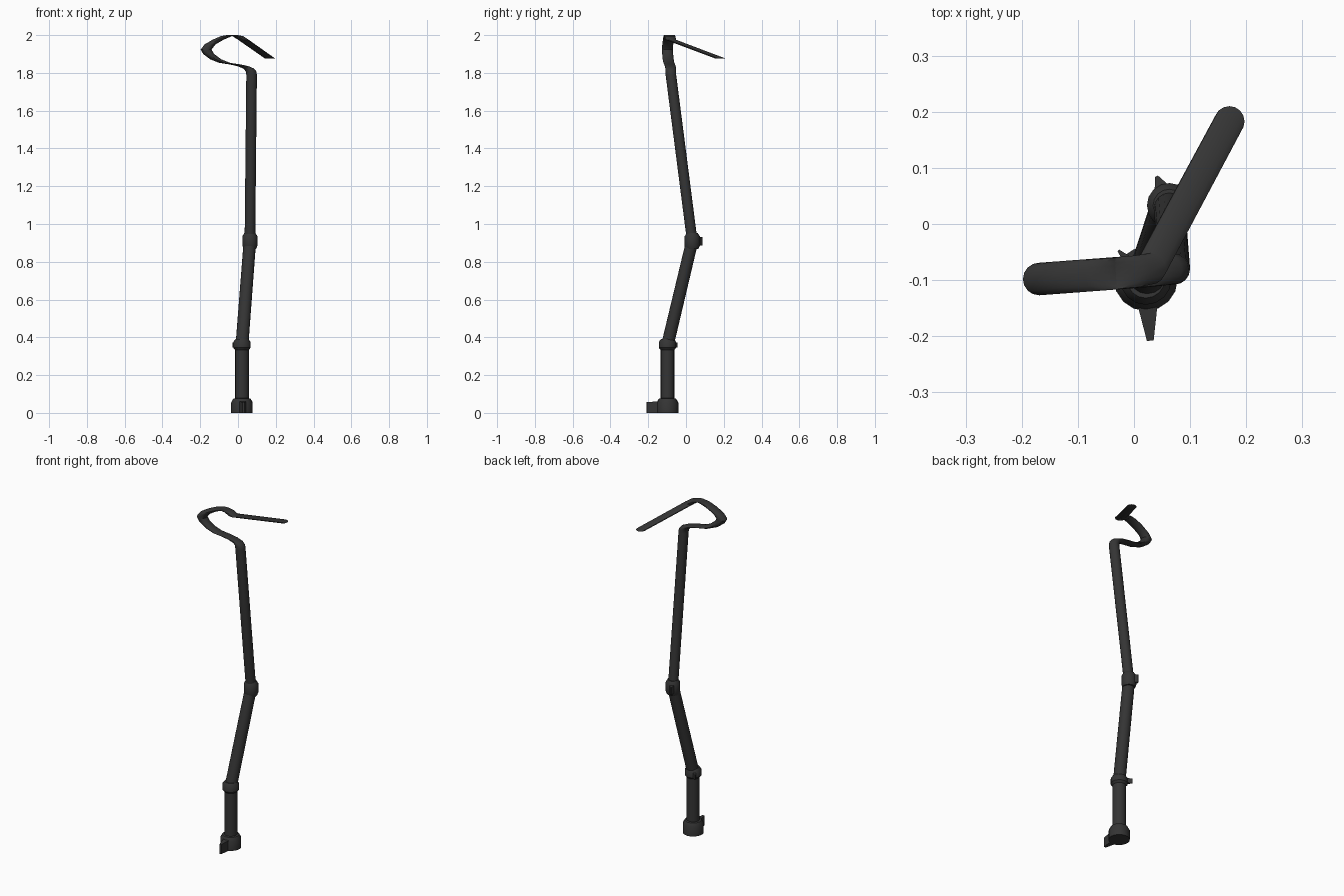
import bpy, bmesh, math
from mathutils import Vector

if "Cube" in bpy.data.objects:
    bpy.data.objects.remove(bpy.data.objects["Cube"])

SIDES = 16
DARK = bpy.data.materials.new("dark_wood")
DARK.diffuse_color = (0.035, 0.035, 0.035, 1)
DARK.use_nodes = True
DARK.node_tree.nodes["Principled BSDF"].inputs["Base Color"].default_value = DARK.diffuse_color


def finish(name, bm):
    bmesh.ops.recalc_face_normals(bm, faces=bm.faces)
    me = bpy.data.meshes.new(name)
    bm.to_mesh(me)
    bm.free()
    me.materials.append(DARK)
    ob = bpy.data.objects.new(name, me)
    bpy.context.collection.objects.link(ob)
    bpy.context.view_layer.objects.active = ob
    ob.select_set(True)
    bpy.ops.object.shade_smooth_by_angle(angle=math.radians(35))
    ob.select_set(False)


def loft(name, stations):
    """Join level rings given as (x, y, z, radius) and cap both ends."""
    bm = bmesh.new()
    rings = []
    for x, y, z, r in stations:
        rings.append([bm.verts.new((x + r * math.cos(a), y + r * math.sin(a), z))
                      for a in (math.tau * i / SIDES for i in range(SIDES))])
    for a, b in zip(rings, rings[1:]):
        for i in range(SIDES):
            j = (i + 1) % SIDES
            bm.faces.new((a[i], a[j], b[j], b[i]))
    bm.faces.new(rings[0])
    bm.faces.new(rings[-1])
    finish(name, bm)


def spur(name, centre, tip, z0, z1, base_w, tip_w):
    """Tapered wedge from a collar centre out to its tip."""
    c, t = Vector(centre), Vector(tip)
    d = (t - c).normalized()
    n = Vector((-d.y, d.x))
    start = c + d * 0.02
    bm = bmesh.new()
    drop = (z1 - z0) * 0.1
    ends = []
    for p, w, top in ((start, base_w, z1), (t, tip_w, z1 - drop)):
        a, b = p - n * w / 2, p + n * w / 2
        ends.append([bm.verts.new(v) for v in
                     ((*a, z0), (*b, z0), (*b, top), (*a, top))])
    for i in range(4):
        j = (i + 1) % 4
        bm.faces.new((ends[0][i], ends[0][j], ends[1][j], ends[1][i]))
    for e in ends:
        bm.faces.new(e)
    finish(name, bm)


def collar(name, centre, profile):
    loft(name, [(*centre, z, r) for z, r in profile])


foot, knee = (0.021, -0.098), (0.063, 0.033)

# straight shaft sections
loft("lower_shaft", [(*foot, 0.03, 0.036), (*foot, 0.36, 0.036)])
loft("middle_shaft", [(*foot, 0.36, 0.034), (*knee, 0.91, 0.033)])

# collars and their small spurs
collar("foot_collar", foot, [(0, 0.057), (0.055, 0.057), (0.075, 0.046), (0.078, 0.034)])
collar("low_collar", foot, [(0.333, 0.036), (0.345, 0.046), (0.375, 0.046), (0.392, 0.034)])
collar("knee_collar", knee, [(0.868, 0.033), (0.885, 0.04), (0.935, 0.04), (0.953, 0.029)])
spur("foot_spur", foot, (0.029, -0.208), 0, 0.063, 0.045, 0.012)
spur("low_spur", foot, (-0.028, -0.047), 0.345, 0.375, 0.03, 0.004)
spur("knee_spur", knee, (0.04, 0.085), 0.885, 0.935, 0.04, 0.006)

# upper shaft, curled head and straight beak in one sweep of level rings
head = [(0.063, 0.91), (0.072, 1.79), (0.069, 1.808), (0.057, 1.823), (0.025, 1.836),
        (-0.017, 1.845), (-0.07, 1.853), (-0.118, 1.872), (-0.155, 1.9), (-0.169, 1.923),
        (-0.149, 1.95), (-0.105, 1.976), (-0.06, 1.995), (-0.03, 2.0), (0.0, 1.994)]
path = []
for i, (x, z) in enumerate(head):
    y = 0.033 if i == 0 else -0.08 + (x - 0.072) * 0.075
    path.append((x, y, z, 0.028 if i < 4 else 0.029))
path += [(0.029, -0.08, 1.975, 0.028), (0.17, 0.183, 1.876, 0.027)]
loft("shaft_and_head", path)
